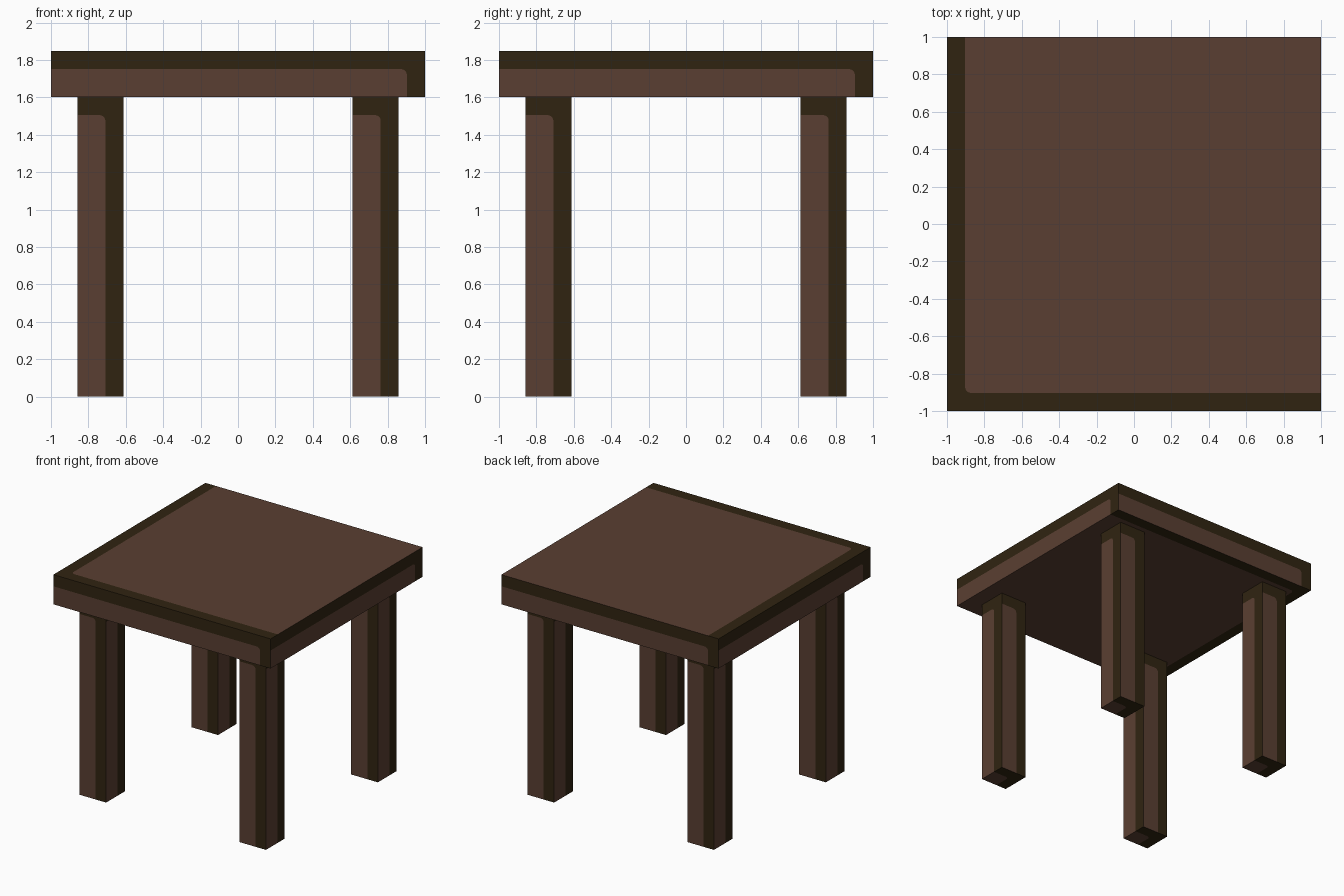
import bpy, bmesh, math
from mathutils import Vector

if "Cube" in bpy.data.objects:
    bpy.data.objects.remove(bpy.data.objects["Cube"])


def srgb(r, g, b):
    lin = [(c / 255 / 12.92) if c < 10 else ((c / 255 + 0.055) / 1.055) ** 2.4 for c in (r, g, b)]
    return (*lin, 1.0)


def material(name, rgb):
    m = bpy.data.materials.new(name)
    m.diffuse_color = srgb(*rgb)
    m.use_nodes = True
    m.node_tree.nodes["Principled BSDF"].inputs["Base Color"].default_value = m.diffuse_color
    return m


DARK = material("dark_border_brown", (48, 36, 17))
LIGHT = material("wood_brown", (90, 63, 50))
UP = Vector((0, 0, 1))


def vert_at(bm, face, p):
    """Return the face vertex at p, splitting the edge under p if needed."""
    for v in face.verts:
        if (v.co - p).length < 1e-5:
            return v
    for e in face.edges:
        a, b = e.verts
        if abs((a.co - p).length + (b.co - p).length - e.calc_length()) < 1e-6:
            v = bmesh.utils.edge_split(e, a, 0.5)[1]
            v.co = p
            return v


def panelled_box(name, size, border, radius=0.03):
    """Box whose every face has a dark L border on two sides of a light panel."""
    bm = bmesh.new()
    bmesh.ops.create_cube(bm, size=1)
    half = Vector(size) / 2
    for v in bm.verts:
        v.co = Vector([c * s for c, s in zip(v.co, size)])
    bm.normal_update()
    for face, n in [(f, f.normal.copy()) for f in bm.faces]:
        # u and v point towards the two dark sides
        if abs(n.z) > 0.5:
            u, v = Vector((-1, 0, 0)), Vector((0, -1 if n.z > 0 else 1, 0))
        else:
            u, v = UP.cross(n), UP.copy()
        hn, hu, hv = (abs(d.dot(half)) if d is n else sum(abs(c) * h for c, h in zip(d, half))
                      for d in (n, u, v))

        def pt(a, b):
            return n * hn + u * a + v * b

        ua, vb = hu - border, hv - border
        start = vert_at(bm, face, pt(ua, -hv))
        end = vert_at(bm, face, pt(-hu, vb))
        arc = [math.radians(t) for t in range(0, 91, 18)]
        path = [pt(ua - radius + radius * math.cos(t), vb - radius + radius * math.sin(t)) for t in arc]
        other = bmesh.utils.face_split(face, start, end, coords=path)[0]
        corner = pt(-hu, -hv)
        for f in (face, other):
            f.material_index = int(any((w.co - corner).length < 1e-5 for w in f.verts))
    bm.normal_update()
    mesh = bpy.data.meshes.new(name)
    bm.to_mesh(mesh)
    bm.free()
    mesh.materials.append(DARK)
    mesh.materials.append(LIGHT)
    return mesh


def place(name, mesh, loc):
    ob = bpy.data.objects.new(name, mesh)
    ob.location = loc
    bpy.context.collection.objects.link(ob)


# Table top slab
place("table_top", panelled_box("table_top", (2, 2, 0.247), 0.097), (0, 0, 1.7245))

# Four identical legs
leg = panelled_box("leg", (0.246, 0.246, 1.601), 0.096)
for fb, y in (("front", -0.736), ("back", 0.736)):
    for lr, x in (("left", -0.736), ("right", 0.736)):
        place(f"{fb}_{lr}_leg", leg, (x, y, 0.8005))
